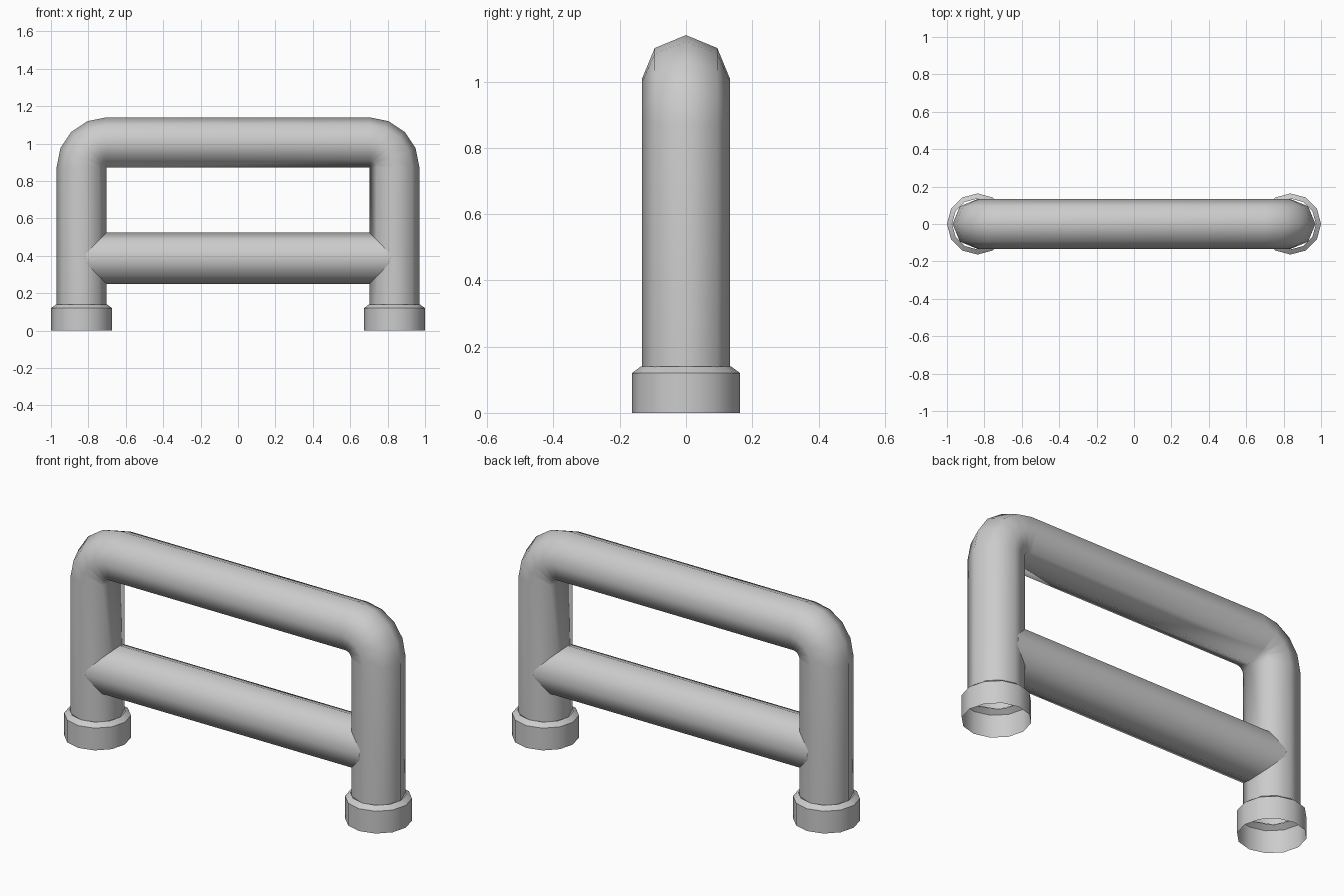
import bpy, bmesh, math

if "Cube" in bpy.data.objects:
    bpy.data.objects.remove(bpy.data.objects["Cube"])

R = 0.1335        # pipe radius
LEG_X = 0.8365    # leg centre
TOP_Z = 1.0065    # top rail centre height


def finish(bm, name, angle):
    bmesh.ops.remove_doubles(bm, verts=bm.verts, dist=0.0005)
    bmesh.ops.recalc_face_normals(bm, faces=bm.faces)
    mesh = bpy.data.meshes.new(name)
    bm.to_mesh(mesh)
    bm.free()
    ob = bpy.data.objects.new(name, mesh)
    bpy.context.collection.objects.link(ob)
    bpy.ops.object.select_all(action='DESELECT')
    ob.select_set(True)
    bpy.context.view_layer.objects.active = ob
    bpy.ops.object.shade_smooth_by_angle(angle=math.radians(angle))
    return ob


def loft(bm, rings):
    # join successive rings of points with quads, open at both ends
    loops = [[bm.verts.new(p) for p in ring] for ring in rings]
    for a, b in zip(loops, loops[1:]):
        n = len(a)
        for i in range(n):
            bm.faces.new((a[i], a[(i + 1) % n], b[(i + 1) % n], b[i]))


def pipe_ring(x, z, nx, nz, sides=8):
    # ring whose in-plane outward direction is (nx, nz)
    ring = []
    for i in range(sides):
        a = 2 * math.pi * i / sides
        ring.append((x + R * math.cos(a) * nx, R * math.sin(a), z + R * math.cos(a) * nz))
    return ring


# bent pipe: two legs joined by the top rail, tight four-segment elbows
cx, cz = LEG_X - R, TOP_Z - R
rings = [pipe_ring(-LEG_X, 0.135, -1, 0)]
for side in (-1, 1):
    for k in range(5):
        a = math.pi / 2 * (k if side < 0 else 4 - k) / 4
        nx, nz = side * math.cos(a), math.sin(a)
        rings.append(pipe_ring(side * cx + R * nx, cz + R * nz, nx, nz))
rings.append(pipe_ring(LEG_X, 0.135, 1, 0))
bm = bmesh.new()
loft(bm, rings)
finish(bm, "bent_pipe_frame", 60)

# lower cross rail, running into the legs
bm = bmesh.new()
loft(bm, [[(x, 0.1335 * math.sin(i * math.pi / 4), 0.387 + 0.137 * math.cos(i * math.pi / 4))
           for i in range(8)] for x in (-0.815, 0.815)])
finish(bm, "cross_rail", 60)

# foot collars: open underneath, chamfered at the top
for side, label in ((-1, "left"), (1, "right")):
    bm = bmesh.new()
    loft(bm, [[(side * LEG_X + r * math.cos(i * math.pi / 6), r * math.sin(i * math.pi / 6), z)
               for i in range(12)]
              for r, z in ((0.1635, 0), (0.1635, 0.12), (0.136, 0.14))])
    finish(bm, label + "_foot_collar", 32)
